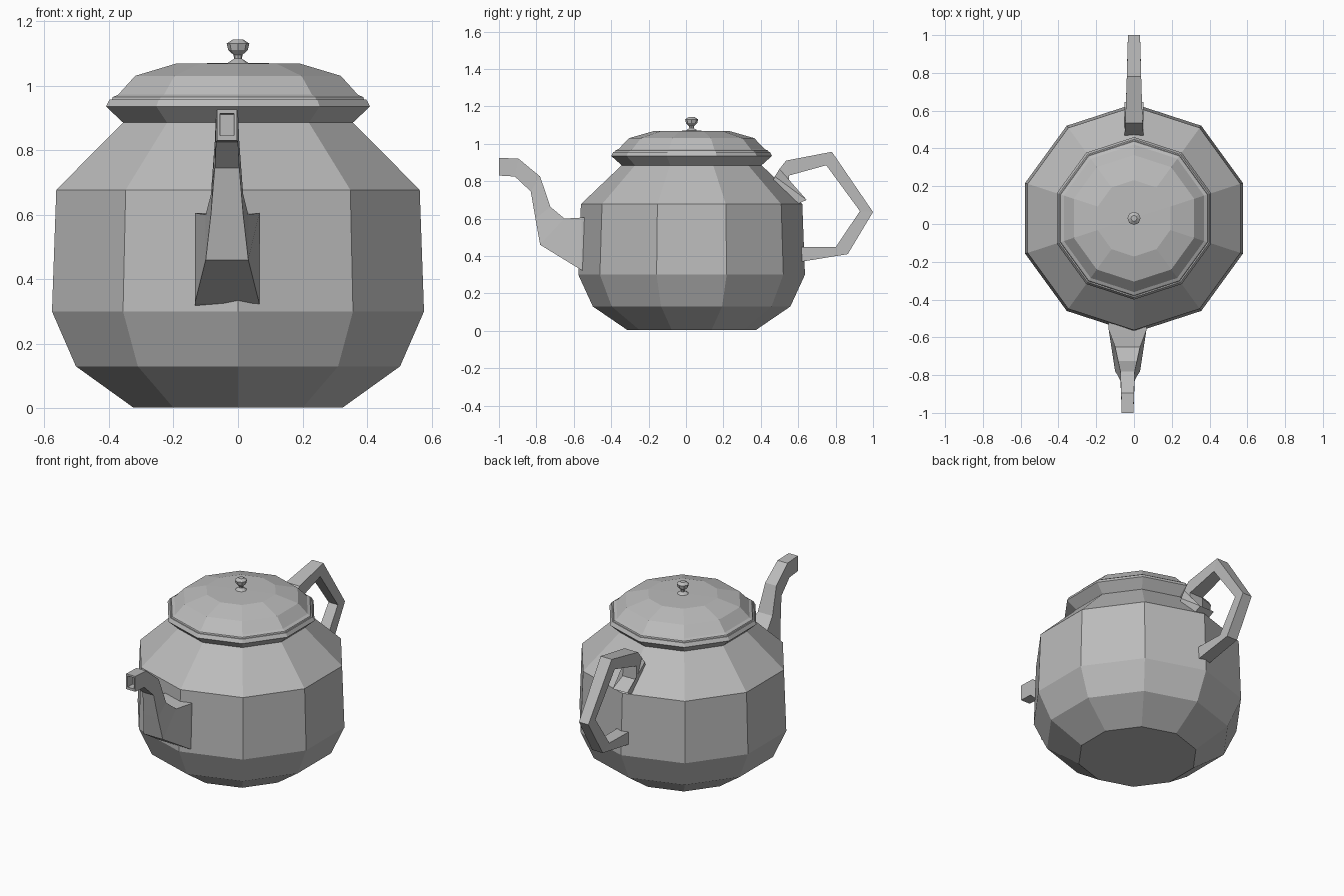
import bpy, bmesh
from math import cos, sin, pi

cube = bpy.data.objects.get("Cube")
if cube:
    bpy.data.objects.remove(cube)

SIDES = 10
CENTRE_Y = 0.03

grey = bpy.data.materials.new("plain grey")
grey.use_nodes = True
grey.diffuse_color = (0.5, 0.5, 0.5, 1)
grey.node_tree.nodes["Principled BSDF"].inputs["Base Color"].default_value = (0.5, 0.5, 0.5, 1)


def skin(name, rings, cap_end=True):
    """Join equal rings of points into a closed, flat-shaded object."""
    bm = bmesh.new()
    loops = [[bm.verts.new(p) for p in ring] for ring in rings]
    n = len(loops[0])
    for a, b in zip(loops, loops[1:]):
        for i in range(n):
            j = (i + 1) % n
            bm.faces.new((a[i], a[j], b[j], b[i]))
    bm.faces.new(loops[0][::-1])
    end = bm.faces.new(loops[-1]) if cap_end else None
    bmesh.ops.recalc_face_normals(bm, faces=bm.faces)
    mesh = bpy.data.meshes.new(name)
    bm.to_mesh(mesh)
    bm.free()
    mesh.materials.append(grey)
    obj = bpy.data.objects.new(name, mesh)
    bpy.context.collection.objects.link(obj)
    return obj


def turned(name, profile, sides=SIDES):
    """Turn a (radius, height) profile with a corner facing front and back."""
    angles = [pi / 2 + 2 * pi * i / sides for i in range(sides)]
    return skin(name, [[(r * cos(a), CENTRE_Y + r * sin(a), z) for a in angles]
                       for r, z in profile])


def tube(name, sections, x=0.0):
    """Square tube through (outer yz, inner yz, half width) sections."""
    return skin(name, [[(x - w, *o), (x + w, *o), (x + w, *i), (x - w, *i)]
                       for o, i, w in sections])


# Pot body with flared rim
turned("body", [(0.342, 0.003), (0.528, 0.13), (0.606, 0.30), (0.592, 0.677),
                (0.374, 0.885), (0.43, 0.935), (0.418, 0.957)])

# Lid and its knob
turned("lid", [(0.412, 0.955), (0.408, 0.964), (0.39, 0.972),
               (0.335, 1.03), (0.202, 1.068), (0.01, 1.07)])
turned("knob", [(0.038, 1.066), (0.025, 1.075), (0.012, 1.083), (0.014, 1.095),
                (0.03, 1.11), (0.035, 1.13), (0.016, 1.143)], 8)

# Curved spout with a recessed mouth
tube("spout", [
    ((-0.50, 0.605), (-0.50, 0.31), 0.10),
    ((-0.56, 0.605), (-0.56, 0.325), 0.10),
    ((-0.65, 0.60), (-0.78, 0.46), 0.066),
    ((-0.725, 0.663), (-0.805, 0.60), 0.05),
    ((-0.78, 0.825), (-0.83, 0.745), 0.038),
    ((-0.895, 0.92), (-0.915, 0.825), 0.034),
    ((-1.0, 0.925), (-1.0, 0.83), 0.031),
    ((-1.0, 0.914), (-1.0, 0.845), 0.022),
    ((-0.95, 0.91), (-0.95, 0.845), 0.02),
], x=-0.034)

# Angular handle with a small thumb spur at the top joint
tube("handle", [
    ((0.46, 0.79), (0.57, 0.665), 0.05),
    ((0.475, 0.825), (0.645, 0.70), 0.05),
    ((0.50, 0.865), (0.55, 0.745), 0.048),
    ((0.535, 0.91), (0.55, 0.83), 0.046),
    ((0.78, 0.957), (0.75, 0.885), 0.038),
    ((1.0, 0.635), (0.93, 0.64), 0.032),
    ((0.865, 0.41), (0.80, 0.447), 0.036),
    ((0.62, 0.37), (0.62, 0.447), 0.04),
    ((0.57, 0.365), (0.57, 0.447), 0.04),
])
